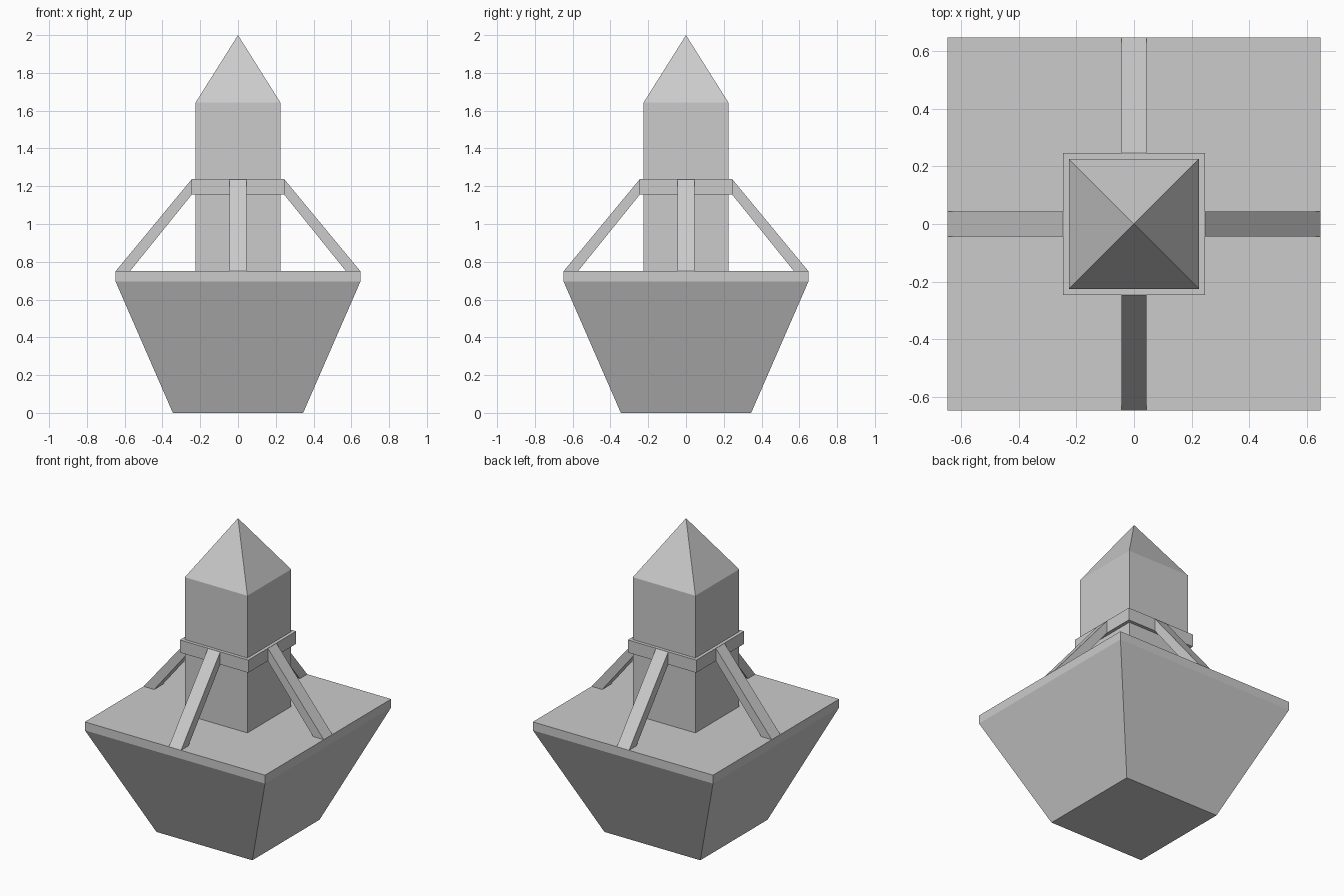
import bpy
import bmesh
from math import pi
from mathutils import Matrix

if "Cube" in bpy.data.objects:
    bpy.data.objects.remove(bpy.data.objects["Cube"])


def finish(name, bm):
    bmesh.ops.recalc_face_normals(bm, faces=bm.faces[:])
    mesh = bpy.data.meshes.new(name)
    bm.to_mesh(mesh)
    bm.free()
    obj = bpy.data.objects.new(name, mesh)
    bpy.context.collection.objects.link(obj)
    return obj


def square_stack(name, levels, closed=False):
    """Loft square sections given as (half width, z); half width 0 is an apex."""
    bm = bmesh.new()
    rings = []
    for h, z in levels:
        corners = [(0, 0)] if h == 0 else [(-h, -h), (h, -h), (h, h), (-h, h)]
        rings.append([bm.verts.new((x, y, z)) for x, y in corners])
    pairs = list(zip(rings, rings[1:]))
    if closed:
        pairs.append((rings[-1], rings[0]))
    for a, b in pairs:
        for i in range(4):
            j = (i + 1) % 4
            if len(b) == 1:
                bm.faces.new((a[i], a[j], b[0]))
            else:
                bm.faces.new((a[i], a[j], b[j], b[i]))
    if not closed:
        for ring in (rings[0], rings[-1]):
            if len(ring) == 4:
                bm.faces.new(ring)
    return finish(name, bm)


def strut(name, angle):
    """Extrude the sloping side profile, then turn it about the tower."""
    profile = [(0.245, 1.237), (0.648, 0.75), (0.572, 0.75), (0.245, 1.155)]
    bm = bmesh.new()
    face = bm.faces.new([bm.verts.new((x, -0.044, z)) for x, z in profile])
    out = bmesh.ops.extrude_face_region(bm, geom=[face], use_keep_orig=True)
    moved = [v for v in out["geom"] if isinstance(v, bmesh.types.BMVert)]
    bmesh.ops.translate(bm, verts=moved, vec=(0, 0.088, 0))
    bm.transform(Matrix.Rotation(angle, 4, "Z"))
    return finish(name, bm)


# Tapered base with a vertical rim
square_stack("base", [(0.345, 0), (0.648, 0.695), (0.648, 0.75)])

# Square tower with a pyramid roof
square_stack("tower", [(0.225, 0.75), (0.225, 1.642), (0, 2.0)])

# Band around the tower
square_stack("collar", [(0.225, 1.155), (0.246, 1.155),
                        (0.246, 1.237), (0.225, 1.237)], closed=True)

# Four braces from the collar to the rim
for i, side in enumerate(("right", "back", "left", "front")):
    strut(side + "_brace", i * pi / 2)
